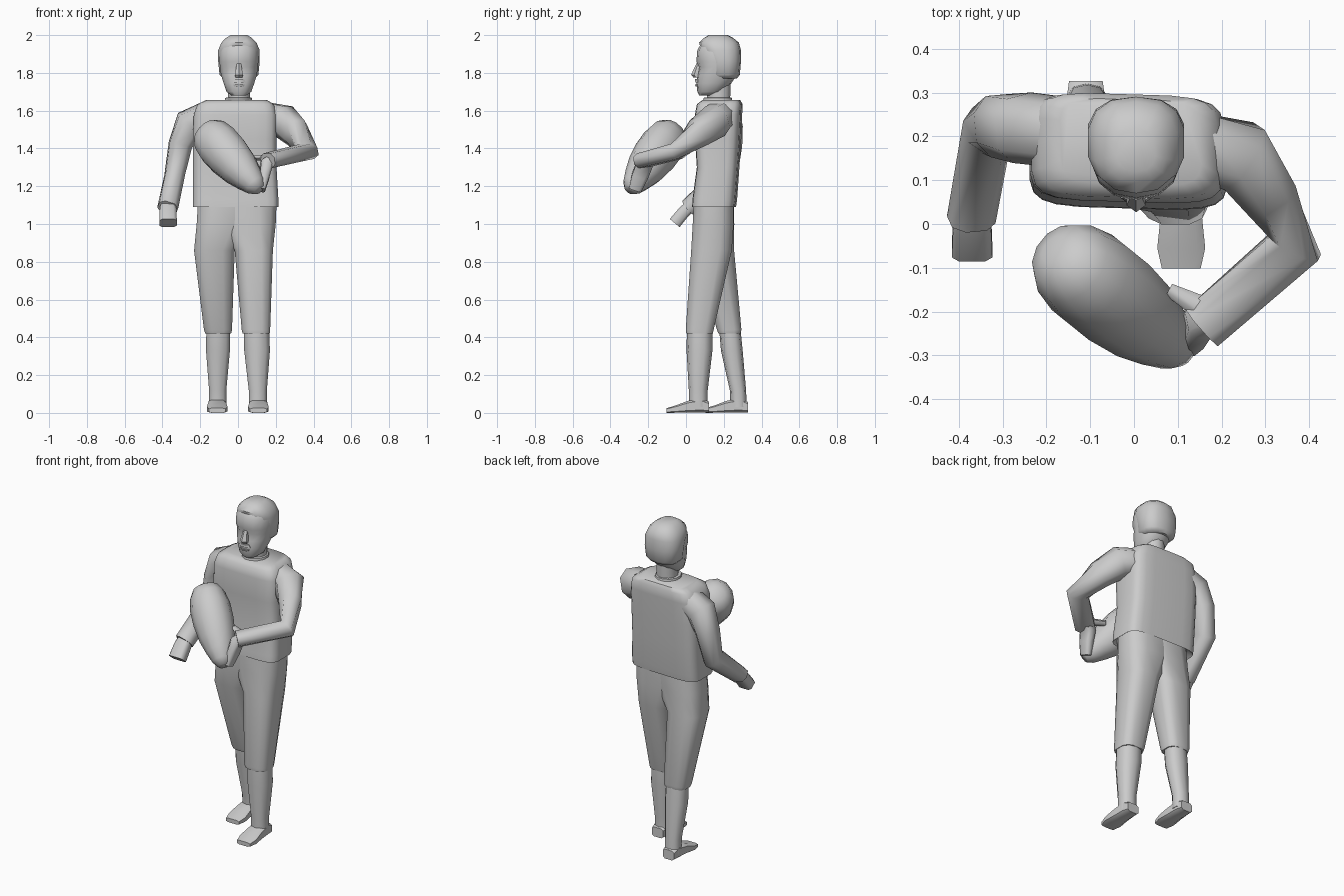
import bpy, bmesh, math
from mathutils import Vector as V


def ring(c, ra, rb, u=V((1, 0, 0)), v=V((0, 1, 0)), n=12, p=2.0):
    # superellipse section: p=2 round, larger p boxier
    out = []
    for i in range(n):
        a = 2 * math.pi * (i + 0.5) / n
        x, y = math.cos(a), math.sin(a)
        x = math.copysign(abs(x) ** (2 / p), x)
        y = math.copysign(abs(y) ** (2 / p), y)
        out.append(V(c) + u * (ra * x) + v * (rb * y))
    return out


def loft(name, rings, angle=40):
    bm = bmesh.new()
    loops = [[bm.verts.new(q) for q in r] for r in rings]
    n = len(loops[0])
    for a, b in zip(loops, loops[1:]):
        for i in range(n):
            j = (i + 1) % n
            bm.faces.new((a[i], a[j], b[j], b[i]))
    bm.faces.new(loops[0])
    bm.faces.new(loops[-1])
    bmesh.ops.recalc_face_normals(bm, faces=bm.faces)
    me = bpy.data.meshes.new(name)
    bm.to_mesh(me)
    bm.free()
    ob = bpy.data.objects.new(name, me)
    bpy.context.collection.objects.link(ob)
    bpy.ops.object.select_all(action='DESELECT')
    ob.select_set(True)
    bpy.context.view_layer.objects.active = ob
    bpy.ops.object.shade_smooth_by_angle(angle=math.radians(angle))
    return ob


def stack(name, rows, n=12, p=2.0, angle=50, skew=0.0):
    # horizontal sections: x0, x1, y0, y1, z; skew slides y along x
    rings = [ring(((a + b) / 2, (c + d) / 2, z), (b - a) / 2, (d - c) / 2, V((1, skew, 0)), n=n, p=p)
             for a, b, c, d, z in rows]
    return loft(name, rings, angle)


def limb(name, rows, ref, n=8, p=2.0, angle=62):
    # sections across a bent path: centre, radius towards ref, radius across
    pts = [V(r[0]) for r in rows]
    rings = []
    for i, (c, ra, rb) in enumerate(rows):
        d = (pts[min(i + 1, len(pts) - 1)] - pts[max(i - 1, 0)]).normalized()
        u = V(ref)
        u = (u - d * u.dot(d)).normalized()
        rings.append(ring(c, ra, rb, u, d.cross(u), n, p))
    return loft(name, rings, angle)


# Torso: boxy jumper with a flared hem
stack("jumper", [(-0.215, 0.19, 0.05, 0.25, 1.11), (-0.24, 0.215, 0.035, 0.262, 1.09),
                 (-0.24, 0.215, 0.037, 0.268, 1.13), (-0.24, 0.205, 0.06, 0.28, 1.30),
                 (-0.24, 0.205, 0.05, 0.29, 1.45), (-0.235, 0.207, 0.05, 0.295, 1.58),
                 (-0.215, 0.19, 0.06, 0.297, 1.635), (-0.17, 0.155, 0.09, 0.285, 1.656)],
      n=20, p=5, skew=-0.03)
stack("collar", [(-0.075, 0.08, 0.085, 0.25, 1.64), (-0.07, 0.075, 0.09, 0.245, 1.668),
                 (-0.055, 0.065, 0.10, 0.235, 1.67)])
stack("neck", [(-0.055, 0.065, 0.11, 0.235, 1.63), (-0.055, 0.065, 0.11, 0.24, 1.80)])

# Trousers: two legs merging above the crotch
legs = {
    "rear": [(-0.215, 0.10, 0.04, 0.255, 1.12), (-0.222, 0.06, 0.037, 0.258, 1.0),
             (-0.235, -0.015, 0.055, 0.257, 0.86),
             (-0.182, -0.03, 0.162, 0.295, 0.44), (-0.175, -0.035, 0.17, 0.29, 0.42)],
    "front": [(-0.11, 0.208, 0.04, 0.255, 1.12), (-0.09, 0.203, 0.033, 0.255, 1.0),
              (-0.02, 0.187, 0.025, 0.245, 0.86),
              (0.018, 0.172, -0.003, 0.148, 0.44), (0.023, 0.17, 0.0, 0.143, 0.42)]}
for k, rows in legs.items():
    stack(k + "_trouser_leg", rows, n=12, p=3)
stack("rear_shin", [(-0.17, -0.04, 0.175, 0.288, 0.45), (-0.172, -0.04, 0.185, 0.30, 0.33),
                    (-0.155, -0.06, 0.232, 0.318, 0.12), (-0.155, -0.06, 0.235, 0.322, 0.03)], n=10, p=2.4)
stack("front_shin", [(0.027, 0.167, 0.005, 0.14, 0.45), (0.03, 0.172, 0.003, 0.14, 0.33),
                     (0.055, 0.155, 0.015, 0.115, 0.12), (0.055, 0.155, 0.015, 0.115, 0.03)], n=10, p=2.4)

# Shoes: sections running from heel to toe
for k, x, y in (("rear", -0.11, 0.215), ("front", 0.108, 0.01)):
    secs = [(0.112, 0.04, 0.06), (0.07, 0.046, 0.08), (0.0, 0.05, 0.065), (-0.065, 0.057, 0.04),
            (-0.112, 0.046, 0.026)]
    loft(k + "_shoe", [ring((x, y + dy, h / 2), w, h / 2, V((1, 0, 0)), V((0, 0, 1)), 8, 4)
                       for dy, w, h in secs])

# Hanging arm
limb("hanging_sleeve", [((-0.17, 0.21, 1.57), 0.08, 0.075), ((-0.255, 0.22, 1.53), 0.08, 0.085),
                        ((-0.305, 0.225, 1.42), 0.075, 0.065), ((-0.335, 0.215, 1.26), 0.065, 0.055),
                        ((-0.372, 0.01, 1.085), 0.045, 0.056)], (0, 1, 0.3), p=2.4)
limb("hanging_hand", [((-0.37, 0.03, 1.10), 0.032, 0.04), ((-0.37, -0.01, 1.065), 0.034, 0.046),
                      ((-0.37, -0.06, 1.005), 0.035, 0.048)], (0, -1, 1), p=4)

# Bent arm holding the ball
limb("bent_sleeve", [((0.14, 0.18, 1.57), 0.08, 0.08), ((0.24, 0.155, 1.545), 0.09, 0.088),
                     ((0.305, 0.07, 1.485), 0.08, 0.068), ((0.368, -0.05, 1.385), 0.047, 0.066),
                     ((0.157, -0.235, 1.335), 0.042, 0.06)], (0, 0, 1), p=2.4)
limb("holding_hand", [((0.19, -0.20, 1.345), 0.035, 0.035), ((0.15, -0.22, 1.315), 0.045, 0.035),
                      ((0.14, -0.245, 1.25), 0.045, 0.028), ((0.125, -0.27, 1.18), 0.035, 0.02)],
     (0, 1, 0), p=3.5)
limb("thumb", [((0.17, -0.20, 1.35), 0.02, 0.03), ((0.08, -0.15, 1.35), 0.015, 0.015)], (0, 0, 1), n=6)

# Oval ball, blunter at the upper end
axis = V((0.59, -0.475, -0.645)).normalized()
mid = V((-0.038, -0.176, 1.347))
limb("ball", [(mid + axis * t, ra, rb) for t, ra, rb in
              ((-0.245, 0.035, 0.035), (-0.225, 0.08, 0.075), (-0.18, 0.11, 0.10), (-0.11, 0.122, 0.114),
               (-0.02, 0.12, 0.114), (0.08, 0.104, 0.102), (0.16, 0.08, 0.08), (0.22, 0.058, 0.058),
               (0.255, 0.032, 0.032))], (0, 0, 1), n=12, angle=55)

# Head
stack("head", [(-0.035, 0.045, 0.07, 0.15, 1.68), (-0.062, 0.072, 0.06, 0.20, 1.70),
               (-0.078, 0.088, 0.055, 0.24, 1.745), (-0.092, 0.102, 0.06, 0.27, 1.79),
               (-0.098, 0.108, 0.068, 0.28, 1.83), (-0.10, 0.11, 0.055, 0.285, 1.86),
               (-0.10, 0.11, 0.06, 0.285, 1.92), (-0.08, 0.09, 0.085, 0.26, 1.965),
               (-0.05, 0.06, 0.12, 0.22, 1.985)], n=14, p=2.3)
stack("hair", [(-0.08, 0.09, 0.135, 0.27, 1.77), (-0.10, 0.11, 0.115, 0.285, 1.79),
               (-0.107, 0.117, 0.11, 0.291, 1.86), (-0.107, 0.117, 0.08, 0.291, 1.92),
               (-0.09, 0.10, 0.07, 0.28, 1.96), (-0.065, 0.075, 0.095, 0.25, 1.985),
               (-0.04, 0.05, 0.12, 0.22, 2.0)], n=14, p=2.5)
stack("nose", [(-0.016, 0.026, 0.04, 0.09, 1.775), (-0.02, 0.03, 0.027, 0.09, 1.79),
               (-0.008, 0.018, 0.055, 0.09, 1.85)], n=6)
stack("moustache", [(-0.034, 0.044, 0.048, 0.10, 1.75), (-0.022, 0.032, 0.046, 0.10, 1.768)], n=8, p=3)
stack("lips", [(-0.022, 0.032, 0.049, 0.09, 1.728), (-0.026, 0.036, 0.047, 0.09, 1.738)], n=8, p=3)
